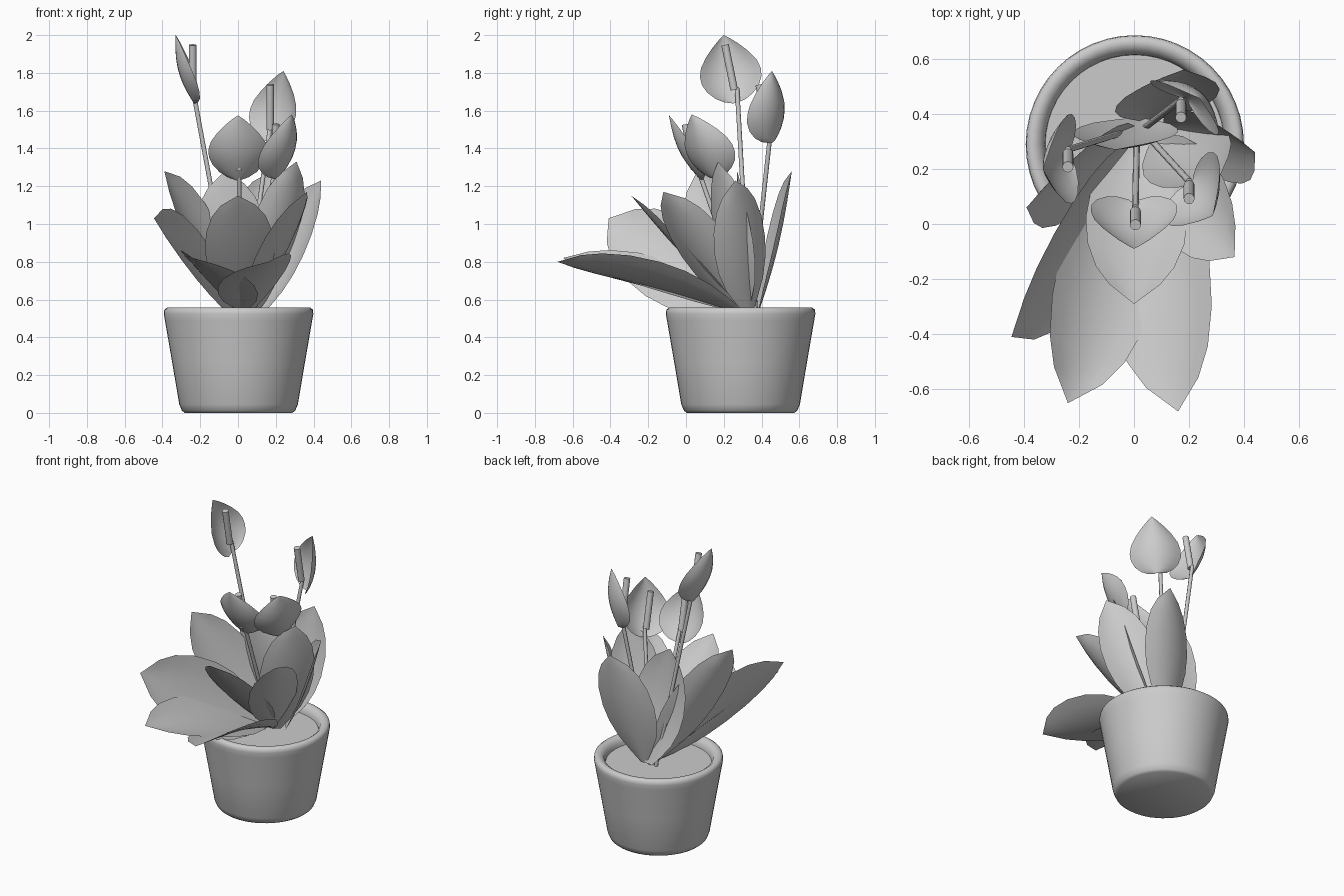
import bpy, bmesh, math
from mathutils import Vector as V

if "Cube" in bpy.data.objects:
    bpy.data.objects.remove(bpy.data.objects["Cube"])

REF = V((0.02, 0.15, 1.3))      # blades cup toward this point


def finish(bm, name, angle=40):
    bmesh.ops.recalc_face_normals(bm, faces=bm.faces)
    me = bpy.data.meshes.new(name)
    bm.to_mesh(me)
    bm.free()
    ob = bpy.data.objects.new(name, me)
    bpy.context.collection.objects.link(ob)
    bpy.ops.object.select_all(action='DESELECT')
    ob.select_set(True)
    bpy.context.view_layer.objects.active = ob
    bpy.ops.object.shade_smooth_by_angle(angle=math.radians(angle))
    return ob


def lathe(name, profile, centre, segs=48):
    bm = bmesh.new()
    rings = []
    for r, z in profile:
        if r == 0:
            rings.append([bm.verts.new((centre[0], centre[1], z))] * segs)
        else:
            rings.append([bm.verts.new((centre[0] + r * math.cos(a), centre[1] + r * math.sin(a), z))
                          for a in (2 * math.pi * i / segs for i in range(segs))])
    for a, b in zip(rings, rings[1:]):
        for i in range(segs):
            j = (i + 1) % segs
            bm.faces.new(list(dict.fromkeys((a[i], a[j], b[j], b[i]))))
    return finish(bm, name, 60)


def rod(name, a, b, radius, segs=12):
    a, b = V(a), V(b)
    bm = bmesh.new()
    m = V((0, 0, 1)).rotation_difference(b - a).to_matrix().to_4x4()
    m.translation = (a + b) / 2
    bmesh.ops.create_cone(bm, cap_ends=True, segments=segs, radius1=radius, radius2=radius,
                          depth=(b - a).length, matrix=m)
    return finish(bm, name, 50)


def blade(name, base, tip, side, width, outline, cup, bend, cols=6):
    """Curved sheet: outline lists (position along, half width factor)."""
    base, tip, side = V(base), V(tip), V(side)
    axis = (tip - base).normalized()
    side = (side - axis * side.dot(axis)).normalized()
    n = axis.cross(side)
    if n.dot(REF - (base + tip) / 2) < 0:
        n = -n
    bm = bmesh.new()
    rows = []
    for u, w in outline:
        mid = base.lerp(tip, u) + n * bend * math.sin(math.pi * u)
        if w == 0:
            rows.append([bm.verts.new(mid)] * (cols + 1))
            continue
        row = []
        for i in range(cols + 1):
            v = 2 * i / cols - 1
            row.append(bm.verts.new(mid + side * width * w * v + n * cup * w * v * v))
        rows.append(row)
    for a, b in zip(rows, rows[1:]):
        for i in range(cols):
            bm.faces.new(list(dict.fromkeys((a[i], a[i + 1], b[i + 1], b[i]))))
    return finish(bm, name, 60)


# Pot and soil
POT = (0.003, 0.289)
lathe("pot", [(0, 0), (0.285, 0), (0.3, 0.012), (0.314, 0.045), (0.352, 0.27), (0.39, 0.49),
              (0.396, 0.525), (0.393, 0.547), (0.378, 0.558), (0.356, 0.555), (0.336, 0.54),
              (0.327, 0.515), (0.322, 0.48)], POT)
lathe("soil", [(0, 0.5), (0.326, 0.5)], POT)

# Leaves: base, tip, side direction, half width, bend
LEAF = [(0, .12), (.1, .42), (.22, .73), (.36, .93), (.5, 1), (.66, .95), (.8, .77), (.9, .5), (1, 0)]
leaves = [
    ((.06, .30, .53), (.16, -.68, .80), (.95, .1, .35), .205, .03),
    ((0, .29, .53), (-.24, -.65, .82), (-.9, .1, .40), .2, .03),
    ((0, .30, .53), (-.445, -.41, 1.03), (-.1, .28, .40), .235, 0),
    ((.02, .30, .53), (0, -.29, 1.15), (1, 0, 0), .185, -.02),
    ((.06, .31, .52), (.365, -.12, 1.17), (.55, .8, .2), .165, -.01),
    ((0, .33, .52), (-.39, .06, 1.28), (.14, .34, .16), .18, -.01),
    ((.08, .31, .52), (.31, .17, 1.33), (.7, .6, -.2), .165, -.03),
    ((.12, .34, .52), (.44, .26, 1.23), (-.5, .75, .2), .165, -.02),
    ((.05, .38, .52), (.18, .56, 1.28), (.95, .12, 0), .185, -.02),
    ((.01, .38, .52), (-.07, .27, 1.28), (1, 0, 0), .19, .03),
]
for k, (b, t, s, w, bend) in enumerate(leaves):
    blade(f"leaf_{k + 1}", b, t, s, w, LEAF, 0.045 if k < 9 else -0.04, bend)

# Flowers: spathe base, spathe tip, side direction, spadix foot
SPATHE = [(0, .12), (.02, .36), (.08, .62), (.18, .85), (.3, .98), (.42, 1), (.55, .92),
          (.7, .7), (.83, .44), (.93, .2), (1, 0)]
flowers = [
    ((0, .08, 1.23), (0, -.09, 1.575), (1, 0, 0), (.005, .045, 1.29), .157),
    ((-.235, .26, 1.64), (-.33, .2, 2.0), (0, 1, 0), (-.24, .255, 1.71), .163),
    ((.19, .455, 1.43), (.24, .455, 1.81), (.78, -.62, 0), (.17, .435, 1.5), .157),
    ((.21, .155, 1.24), (.285, .03, 1.58), (.56, .83, 0), (.2, .14, 1.29), .155),
]
for k, (b, t, s, foot, w) in enumerate(flowers):
    blade(f"spathe_{k + 1}", b, t, s, w, SPATHE, 0.075, -0.035, cols=10)
    foot = V(foot)
    rod(f"spadix_{k + 1}", foot, foot + V((0, -.048, .238)), 0.02)
    rod(f"stem_{k + 1}", (.01 + foot.x * .1, .34, .5), foot + V((0, .015, .01)), 0.012, 8)
